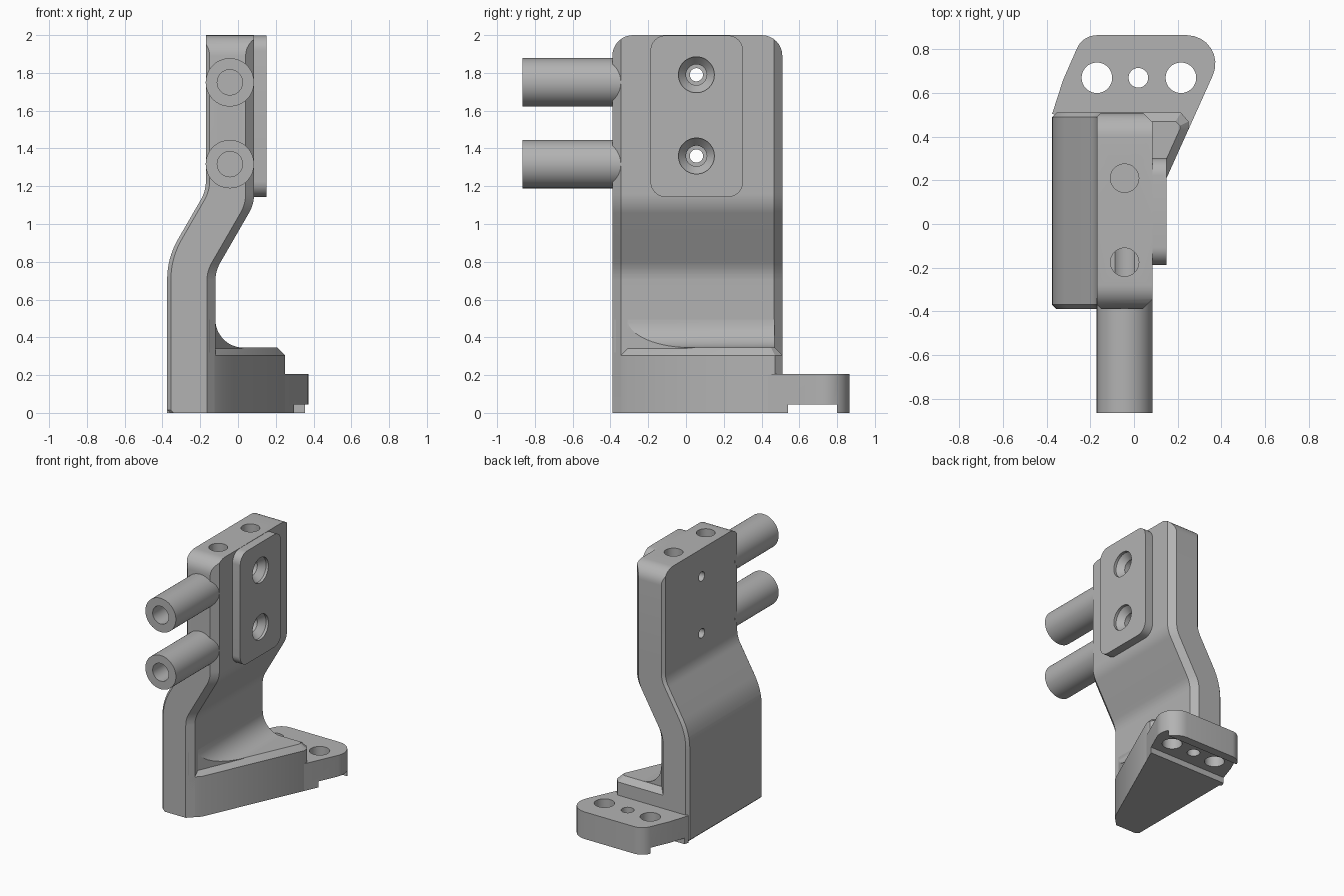
import bpy, bmesh, math
from mathutils import Vector, Matrix

cube = bpy.data.objects.get("Cube")
if cube:
    bpy.data.objects.remove(cube, do_unlink=True)

grey = bpy.data.materials.new("machined grey")
grey.use_nodes = True
grey.diffuse_color = (0.45, 0.45, 0.45, 1)
grey.node_tree.nodes["Principled BSDF"].inputs["Base Color"].default_value = (0.45, 0.45, 0.45, 1)


def rounded(corners, closed=True, steps=8):
    """Turn (x, y, radius) corners into a point list with tangent arcs."""
    out, n = [], len(corners)
    for i, (x, y, r) in enumerate(corners):
        p = Vector((x, y))
        if r == 0 or (not closed and i in (0, n - 1)):
            out.append(p)
            continue
        a = (Vector(corners[i - 1][:2]) - p).normalized()
        b = (Vector(corners[(i + 1) % n][:2]) - p).normalized()
        half = a.angle(b) / 2
        centre = p + (a + b).normalized() * (r / math.sin(half))
        u = p + a * (r / math.tan(half)) - centre
        v = p + b * (r / math.tan(half)) - centre
        sweep = math.pi - 2 * half
        for k in range(steps + 1):
            t = k / steps
            out.append(centre + (u * math.sin((1 - t) * sweep) + v * math.sin(t * sweep)) / math.sin(sweep))
    return out


def loft(name, rings):
    """Skin equal rings of 3D points and cap both ends."""
    bm = bmesh.new()
    rows = [[bm.verts.new(p) for p in ring] for ring in rings]
    n = len(rows[0])
    for low, high in zip(rows, rows[1:]):
        for i in range(n):
            j = (i + 1) % n
            bm.faces.new((low[i], low[j], high[j], high[i]))
    bm.faces.new(rows[0][::-1])
    bm.faces.new(rows[-1])
    bmesh.ops.recalc_face_normals(bm, faces=bm.faces)
    mesh = bpy.data.meshes.new(name)
    bm.to_mesh(mesh)
    bm.free()
    mesh.materials.append(grey)
    obj = bpy.data.objects.new(name, mesh)
    bpy.context.collection.objects.link(obj)
    return obj


def prism(name, points, axis, lo, hi):
    """Extrude a 2D outline along x, y or z."""
    place = {"x": lambda p, d: (d, p[0], p[1]),
             "y": lambda p, d: (p[0], d, p[1]),
             "z": lambda p, d: (p[0], p[1], d)}[axis]
    return loft(name, [[place(p, d) for p in points] for d in (lo, hi)])


def circle(u, v, r, n=48):
    return [(u + r * math.cos(math.tau * i / n), v + r * math.sin(math.tau * i / n)) for i in range(n)]


def boolean(obj, cutter, operation="DIFFERENCE"):
    cutter.hide_render = True
    mod = obj.modifiers.new("cut", "BOOLEAN")
    mod.operation, mod.object, mod.solver = operation, cutter, "EXACT"
    bpy.context.view_layer.objects.active = obj
    bpy.ops.object.modifier_apply(modifier=mod.name)


def discard(cutters):
    for c in cutters:
        bpy.data.objects.remove(c, do_unlink=True)


def lerp(path, z):
    for a, b in zip(path, path[1:]):
        if z <= b.y + 1e-6:
            t = (z - a.y) / max(b.y - a.y, 1e-9)
            return a.x + (b.x - a.x) * t
    return path[-1].x


FRONT, BACK, AXIS = -0.39, 0.51, -0.043

# Cranked column: chamfered section carried up two side paths
outer = rounded([(-0.36, 0, 0), (-0.375, 0.015, 0), (-0.375, 0.82, 0.42),
                 (-0.17, 1.175, 0.2), (-0.17, 2, 0)], closed=False)
inner = rounded([(-0.12, 0, 0), (-0.12, 0.75, 0.2),
                 (0.085, 1.105, 0.2), (0.085, 2, 0)], closed=False)
levels = sorted({round(p.y, 4) for p in outer + inner})
rings = []
for z in levels:
    l, r, c, d = lerp(outer, z), lerp(inner, z), 0.02, 0.045
    plan = [(l + c, FRONT), (r - d, FRONT), (r, FRONT + d), (r, BACK - d),
            (r - d, BACK), (l + c, BACK), (l, BACK - c), (l, FRONT + c)]
    rings.append([(x, y, z) for x, y in plan])
column = loft("column", rings)
mask = prism("mask", rounded([(FRONT, -0.1, 0), (BACK, -0.1, 0), (BACK, 2, 0.11), (FRONT, 2, 0.11)]),
             "x", -1, 1)
boolean(column, mask, "INTERSECT")
discard([mask])

# Wedge foot with chamfered top rim
base = [(-0.165, FRONT), (-0.085, -0.31), (0.25, 0.434), (0.25, 0.47), (0.215, BACK),
        (-0.165, BACK), (-0.2, 0.4), (-0.2, -0.3)]
rim = [(-0.165, -0.36), (-0.125, -0.31), (0.21, 0.434), (0.21, 0.45), (0.19, 0.47),
       (-0.165, 0.47), (-0.2, 0.4), (-0.2, -0.3)]
foot = loft("foot", [[(x, y, z) for x, y in ring] for ring, z in ((base, 0), (base, 0.305), (rim, 0.345))])

# Concave fillet between column and foot, trimmed along the slanted side
curve = [(0.03 - 0.15 * math.cos(a), 0.495 - 0.15 * math.sin(a))
         for a in (math.pi / 2 * i / 12 for i in range(13))]
fillet = prism("foot_fillet", [(-0.15, 0.495)] + curve + [(0.03, 0.32), (-0.15, 0.32)], "y", -0.38, 0.468)
trim = prism("trim", [(-0.2, -0.49), (0.21, 0.434), (0.21, 0.6), (-0.2, 0.6)], "z", 0.2, 0.6)
boolean(fillet, trim, "INTERSECT")
discard([trim])

# Mounting flange with a groove underneath
flange = prism("flange", rounded([(-0.375, 0.505, 0), (-0.325, 0.66, 0), (-0.235, 0.865, 0.1),
                                  (0.444, 0.865, 0.13), (0.25, 0.434, 0), (0.2, 0.45, 0), (-0.3, 0.48, 0)]),
               "z", 0, 0.205)
cutters = [prism("groove", [(-1, 0.54), (1, 0.54), (1, 0.8), (-1, 0.8)], "z", -0.1, 0.045)]
for x, r in ((-0.17, 0.07), (0.02, 0.045), (0.215, 0.07)):
    cutters.append(prism("bolt_cutter", circle(x, 0.67, r), "z", -0.1, 0.4))
for c in cutters:
    boolean(flange, c)
discard(cutters)

# Raised side pad
pad = prism("side_pad", rounded([(-0.188, 1.143, 0.08), (0.302, 1.143, 0.08),
                                 (0.302, 1.998, 0.08), (-0.188, 1.998, 0.08)]), "x", 0.08, 0.15)

# Countersunk screw holes through pad and column
cutters = []
for z in (1.79, 1.36):
    steps = [(0.2, 0.095), (0.13, 0.095), (0.085, 0.055), (0.04, 0.055), (0.04, 0.035), (-0.3, 0.035)]
    cutters.append(loft("screw_cutter", [[(x, u, v) for u, v in circle(0.055, z, r)] for x, r in steps]))
for c in cutters:
    boolean(pad, c)
    boolean(column, c)
discard(cutters)

# Holes down from the top face
cutters = [prism("top_cutter", circle(AXIS, y, 0.065), "z", 1.7, 2.2) for y in (0.21, -0.175)]
for c in cutters:
    boolean(column, c)
discard(cutters)

# Hollow front tubes, bored into the column
tubes = []
for name, z in (("upper_tube", 1.75), ("lower_tube", 1.317)):
    tube = prism(name, circle(AXIS, z, 0.128, 64), "y", -0.865, -0.34)
    bore = prism("bore_cutter", circle(AXIS, z, 0.067), "y", -1, -0.1)
    boolean(tube, bore)
    boolean(column, bore)
    discard([bore])
    tubes.append(tube)

# Smooth curved faces, keep machined edges crisp
bpy.ops.object.select_all(action="DESELECT")
for obj in [column, foot, fillet, flange, pad] + tubes:
    obj.select_set(True)
    bpy.context.view_layer.objects.active = obj
bpy.ops.object.shade_smooth_by_angle(angle=math.radians(25))
